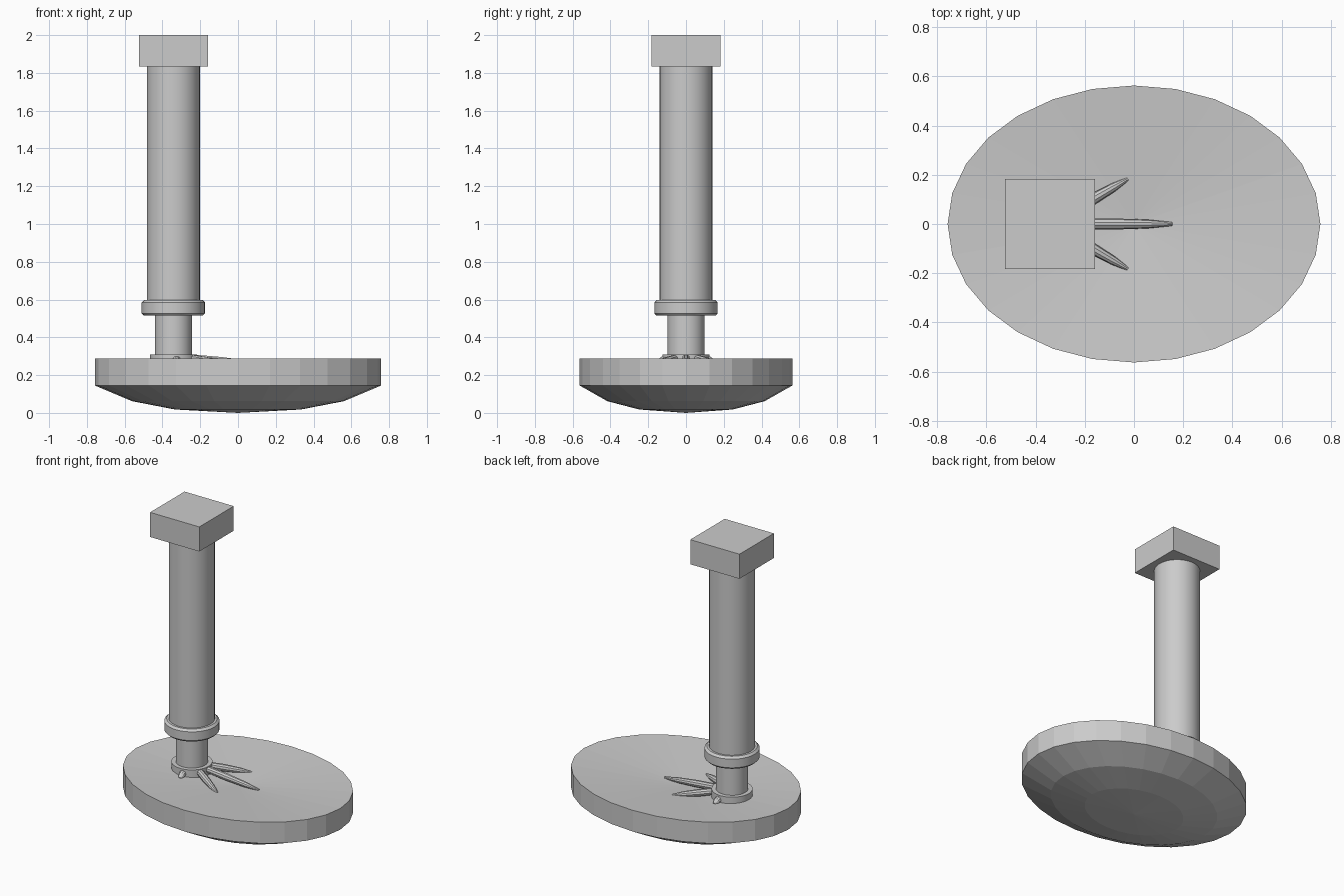
import bpy, bmesh, math
from mathutils import Vector

if "Cube" in bpy.data.objects:
    bpy.data.objects.remove(bpy.data.objects["Cube"])

HX = -0.342  # handle axis


def finish(name, bm, smooth=False):
    bmesh.ops.recalc_face_normals(bm, faces=bm.faces[:])
    me = bpy.data.meshes.new(name)
    bm.to_mesh(me)
    bm.free()
    ob = bpy.data.objects.new(name, me)
    bpy.context.collection.objects.link(ob)
    if smooth:
        bpy.ops.object.select_all(action='DESELECT')
        ob.select_set(True)
        bpy.context.view_layer.objects.active = ob
        bpy.ops.object.shade_smooth_by_angle(angle=math.radians(30))
    return ob


def lathe(name, profile, n, sx=1.0, sy=1.0, smooth=True):
    """Closed solid of revolution from (radius, z) pairs; radius 0 is a pole."""
    bm = bmesh.new()
    rings = []
    for r, z in profile:
        if r == 0:
            rings.append([bm.verts.new((0, 0, z))] * n)
        else:
            rings.append([bm.verts.new((sx * r * math.cos(math.tau * i / n),
                                        sy * r * math.sin(math.tau * i / n), z))
                          for i in range(n)])
    for a, b in zip(rings, rings[1:]):
        for i in range(n):
            j = (i + 1) % n
            bm.faces.new(list(dict.fromkeys((a[i], a[j], b[j], b[i]))))
    return finish(name, bm, smooth)


# Elliptical head: domed underside, straight rim, slightly dished top
lathe("head", [(0, 0.0), (0.44, 0.018), (0.74, 0.062), (1, 0.145), (1, 0.287), (0, 0.24)],
      28, 0.758, 0.563, smooth=False)

# Handle parts stacked on the off-centre axis
stack = {
    "base_washer": [(0, 0.2), (0.125, 0.2), (0.125, 0.31), (0, 0.31)],
    "neck": [(0, 0.22), (0.098, 0.22), (0.098, 0.54), (0, 0.54)],
    "collar": [(0, 0.515), (0.156, 0.515), (0.168, 0.527), (0.168, 0.585),
               (0.154, 0.598), (0, 0.598)],
    "shaft": [(0, 0.56), (0.14, 0.56), (0.14, 1.85), (0, 1.85)],
}
for name, profile in stack.items():
    lathe(name, profile, 32).location.x = HX

# Square end block
bm = bmesh.new()
bmesh.ops.create_cube(bm, size=1)
bmesh.ops.scale(bm, vec=(0.365, 0.365, 0.165), verts=bm.verts[:])
finish("end_block", bm).location = (HX, 0, 1.9175)

# Tapered ribs fanning out from the washer
for i, (deg, reach) in enumerate([(0, 0.497), (30, 0.365), (-30, 0.365), (82, 0.16), (-82, 0.16)]):
    a = math.radians(deg)
    d = Vector((math.cos(a), math.sin(a), 0))
    start = Vector((HX, 0, 0.29)) + d * 0.09
    end = Vector((HX, 0, 0.25 if reach > 0.2 else 0.262)) + d * reach
    L = (end - start).length
    rib = lathe(f"rib_{i + 1}", [(0, 0), (0.021, 0), (0.023, L * 0.4), (0.018, L * 0.75),
                                 (0.008, L), (0, L)], 10)
    rib.rotation_euler = (end - start).to_track_quat('Z', 'Y').to_euler()
    rib.location = start
